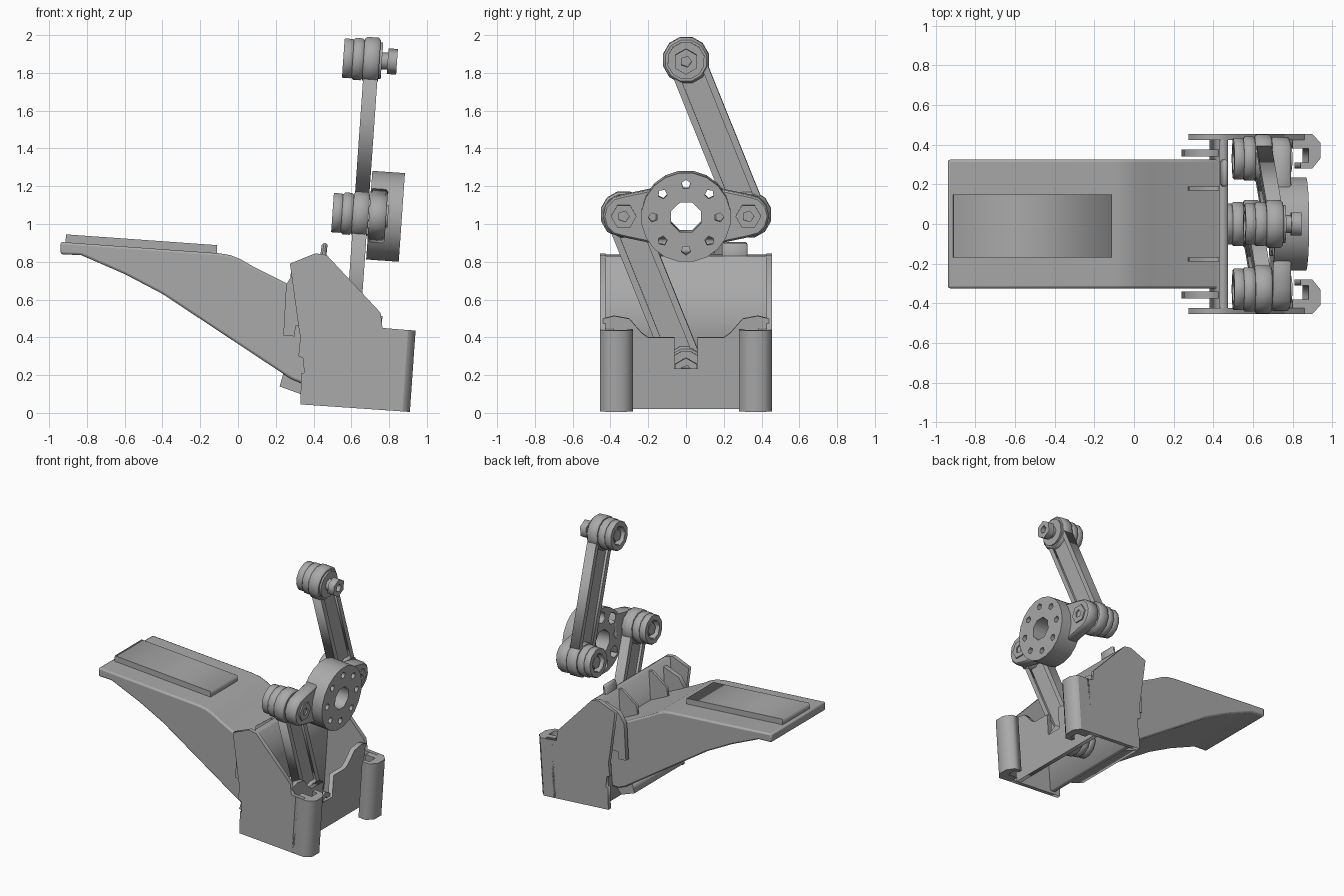
import bpy, bmesh, math
from mathutils import Matrix, Vector

cube = bpy.data.objects.get("Cube")
if cube:
    bpy.data.objects.remove(cube)

grey = bpy.data.materials.new("plain grey")
grey.use_nodes = True
grey.diffuse_color = (0.4, 0.4, 0.4, 1)
grey.node_tree.nodes["Principled BSDF"].inputs["Base Color"].default_value = (0.4, 0.4, 0.4, 1)

LEAN = math.radians(4)
AXES = {"x": lambda u, v, w: (w, u, v),
        "y": lambda u, v, w: (u, w, v),
        "z": lambda u, v, w: (u, v, w)}


def lean_about(x, z):
    p = Vector((x, 0, z))
    return Matrix.Translation(p) @ Matrix.Rotation(LEAN, 4, "Y") @ Matrix.Translation(-p)


def prism(name, loops, lo, hi, axis, matrix=None, bevel=0, segments=1):
    """Extrude an outline (first loop) with holes (other loops) along an axis."""
    curve = bpy.data.curves.new(name, "CURVE")
    curve.dimensions, curve.fill_mode = "2D", "BOTH"
    curve.extrude = (hi - lo) / 2
    for loop in loops:
        spline = curve.splines.new("POLY")
        spline.points.add(len(loop) - 1)
        for point, (u, v) in zip(spline.points, loop):
            point.co = (u, v, 0, 1)
        spline.use_cyclic_u = True
    temp = bpy.data.objects.new(name + " outline", curve)
    mesh = bpy.data.meshes.new_from_object(temp)
    bpy.data.objects.remove(temp)
    bpy.data.curves.remove(curve)
    bm = bmesh.new()
    bm.from_mesh(mesh)
    for v in bm.verts:
        v.co = AXES[axis](v.co.x, v.co.y, v.co.z + (lo + hi) / 2)
    bmesh.ops.remove_doubles(bm, verts=bm.verts, dist=1e-5)
    if len(loops) == 1:
        bmesh.ops.dissolve_limit(bm, angle_limit=0.01, verts=bm.verts, edges=bm.edges)
    bmesh.ops.recalc_face_normals(bm, faces=bm.faces)
    if matrix:
        bm.transform(matrix)
    bm.to_mesh(mesh)
    bm.free()
    mesh.materials.clear()
    mesh.materials.append(grey)
    obj = bpy.data.objects.new(name, mesh)
    bpy.context.collection.objects.link(obj)
    if bevel:
        mod = obj.modifiers.new("Bevel", "BEVEL")
        mod.width, mod.segments = bevel, segments
        mod.limit_method, mod.angle_limit = "ANGLE", math.radians(40)
    return obj


def ngon(cy, cz, r, n, turn=0.0):
    return [(cy + r * math.cos(turn + math.tau * i / n),
             cz + r * math.sin(turn + math.tau * i / n)) for i in range(n)]


def rect(u0, v0, u1, v1):
    return [(u0, v0), (u1, v0), (u1, v1), (u0, v1)]


# Chute with rounded edges and a raised pad
chute = prism("chute", [[(-.94, .84), (-.83, .835), (-.6, .735), (-.4, .63), (.28, .18),
                         (.34, .155), (.41, .16), (.44, .6), (.27, .68), (.08, .775),
                         (.01, .815), (-.04, .835), (-.1, .845), (-.94, .905)]],
              -.325, .325, "y", bevel=.012, segments=2)
prism("chute_pad", [[(-.915, .89), (-.11, .835), (-.11, .888), (-.91, .945)]], -.17, .15, "y")
prism("chute_lower_tab", [[(.22, .14), (.33, .1), (.38, .16), (.24, .21)]], -.3, .3, "y")

# Holder: back panel, side walls, hooks, clips and ribs
prism("holder_panel", [[(.38, .06), (.42, .06), (.475, .83), (.43, .838)]], -.44, .44, "y")
wall = [(.33, .045), (.335, .21), (.35, .21), (.345, .29), (.32, .3), (.33, .4), (.32, .46),
        (.275, .79), (.41, .845), (.47, .835), (.755, .53), (.765, .45), (.9, .438), (.87, .008)]
hook = [(-.14, .455), (-.04, .455), (0, .41), (0, .33), (-.04, .28), (-.1, .28),
        (-.1, .31), (-.06, .31), (-.06, .38), (-.14, .38)]
clip = [(.24, .41), (.3, .405), (.305, .46), (.41, .46), (.44, .8), (.3, .75), (.255, .68)]
rib = [(.27, .66), (.43, .6), (.445, .83), (.4, .83), (.28, .74)]
for side, s in (("left", 1), ("right", -1)):
    def slab(name, loop, a, b):
        prism(side + "_" + name, [loop], min(a * s, b * s), max(a * s, b * s), "y")
    slab("wall", wall, .425, .455)
    slab("clip", clip, .34, .375)
    slab("rib", rib, .17, .19)
    prism(side + "_hook", [[(.91 + u, v * s) for u, v in hook]], .005, .437, "z",
          lean_about(.91, .005))
prism("top_tab", [[(.425, .76), (.46, .76), (.475, .9), (.445, .9)]], .19, .325, "y", bevel=.01)

# Cross plate with a dipped top edge and a slot for the lowest bolt
half = [(.06, .235), (.06, .4), (.2, .4), (.235, .425), (.3, .5), (.38, .515), (.44, .5),
        (.44, .02)]
plate = half + [(-y, z) for y, z in reversed(half)]
prism("cross_plate", [plate], .71, .745, "x", lean_about(.73, .23))

# Linkage: everything pivots on axes along x, leaning with the holder
lean = lean_about(.65, 1.05)
ELBOW, RISE, HUB_Z = .33, .82, 1.05


def pivot(name, y, z):
    """Drum behind the arm, nut inside it, bolt in front."""
    prism(name + "_drum_outer", [ngon(y, z, .108, 12, .26), ngon(y, z, .065, 8)],
          .5, .55, "x", lean, .01)
    prism(name + "_drum_inner", [ngon(y, z, .115, 12, .26)], .55, .608, "x", lean, .01)
    prism(name + "_nut", [ngon(y, z, .045, 6)], .515, .56, "x", lean)


def bolt(name, y, z, start, head):
    prism(name + "_bolt_shank", [ngon(y, z, .045, 8)], start, head + .01, "x", lean)
    prism(name + "_bolt_head", [ngon(y, z, .068, 6, math.pi / 6), ngon(y, z, .03, 5)],
          head, head + .05, "x", lean)


for name, s in (("upper_arm", 1), ("lower_arm", -1)):
    a, b = Vector((s * ELBOW, HUB_Z)), Vector((0, HUB_Z + s * RISE))
    along = (b - a).normalized()
    across = Vector((-along.y, along.x))

    def strip(lo, hi):
        p, q = a + along * .07, b - along * .07
        return [tuple(v) for v in (p + across * lo, q + across * lo,
                                   q + across * hi, p + across * hi)]
    prism(name + "_web", [strip(-.07, .07)], .63, .67, "x", lean)
    for k, (lo, hi) in enumerate(((-.097, -.062), (.062, .097))):
        prism(f"{name}_rail_{k + 1}", [strip(lo, hi)], .612, .688, "x", lean)
    for end, p in (("elbow", a), ("tip", b)):
        prism(f"{name}_{end}_eye", [ngon(p.x, p.y, .125, 12, .26)], .607, .692, "x", lean, .012)
        pivot(f"{name}_{end}", p.x, p.y)
    prism(name + "_tip_washer", [ngon(b.x, b.y, .1, 12, .26)], .68, .705, "x", lean)
    bolt(name + "_tip", b.x, b.y, .69, .735)

    # Ear that joins the elbow to the hub
    ear = [(ELBOW + .11 * math.cos(t), HUB_Z + .112 * math.sin(t))
           for t in (math.radians(d) for d in range(-90, 91, 30))]
    ear = [(.15, HUB_Z - .15)] + ear + [(.15, HUB_Z + .15)]
    prism(name + "_ear", [[(y * s, z) for y, z in ear]], .694, .785, "x", lean, .01)
    prism(name + "_ear_bolt", [ngon(a.x, a.y, .068, 6), ngon(a.x, a.y, .03, 5)],
          .78, .795, "x", lean)


# Hub wheel: front face with small holes, back body with larger pockets
def ring_of_holes(r, n):
    return [ngon(.175 * math.cos(t), HUB_Z + .175 * math.sin(t), r, n, t)
            for t in (math.tau * i / 8 for i in range(8))]


rim = ngon(0, HUB_Z, .238, 20, .157)
bore = ngon(0, HUB_Z, .085, 8, .39)
prism("hub_front", [rim, bore] + ring_of_holes(.025, 5), .8, .868, "x", lean)
prism("hub_back", [rim, bore] + ring_of_holes(.045, 6), .695, .8, "x", lean)

# Soft shading on the chute only
bpy.ops.object.select_all(action="DESELECT")
chute.select_set(True)
bpy.context.view_layer.objects.active = chute
bpy.ops.object.shade_smooth_by_angle(angle=math.radians(35))
